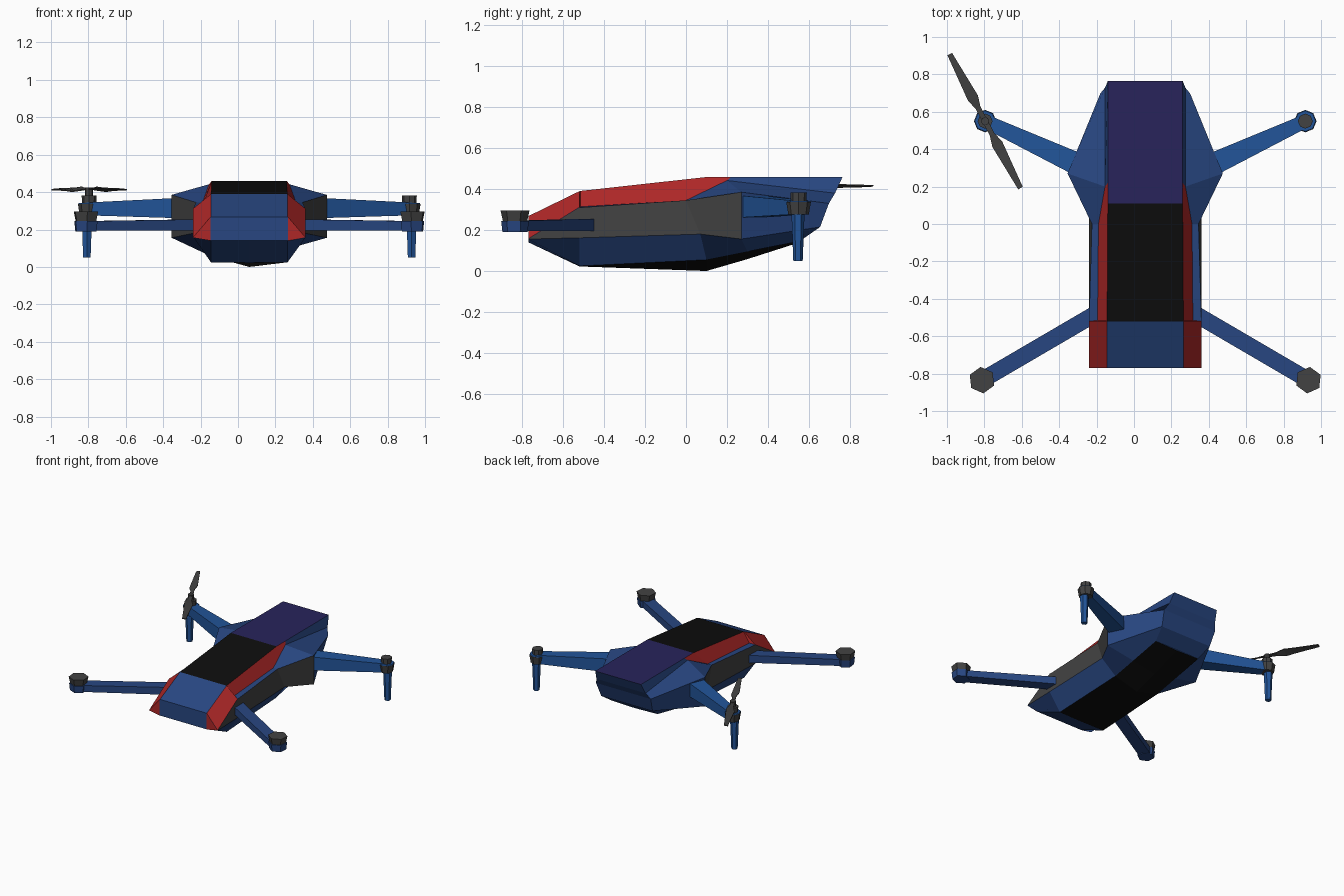
import bpy, bmesh, math
from mathutils import Vector, Matrix

if "Cube" in bpy.data.objects:
    bpy.data.objects.remove(bpy.data.objects["Cube"])

CX = 0.06  # symmetry plane of the body

def material(name, rgb):
    m = bpy.data.materials.new(name)
    m.diffuse_color = (*rgb, 1)
    m.use_nodes = True
    m.node_tree.nodes["Principled BSDF"].inputs["Base Color"].default_value = m.diffuse_color
    return m

BLUE = material("navy_blue", (0.021, 0.062, 0.22))
ARM = material("bright_blue", (0.016, 0.09, 0.32))
RED = material("red", (0.42, 0.02, 0.02))
BLACK = material("black", (0.004, 0.004, 0.004))
GRAY = material("dark_gray", (0.055, 0.055, 0.055))
PURPLE = material("dark_purple", (0.021, 0.017, 0.105))

def finish(bm, name, mats):
    bmesh.ops.recalc_face_normals(bm, faces=bm.faces)
    me = bpy.data.meshes.new(name)
    bm.to_mesh(me)
    bm.free()
    ob = bpy.data.objects.new(name, me)
    bpy.context.collection.objects.link(ob)
    for m in mats:
        me.materials.append(m)
    return ob

def cylinder(name, x, y, z0, z1, r0, r1, mat, sides=6, turn=0.0):
    bm = bmesh.new()
    mx = Matrix.Translation((x, y, (z0 + z1) / 2)) @ Matrix.Rotation(turn, 4, 'Z')
    bmesh.ops.create_cone(bm, cap_ends=True, segments=sides, radius1=r0, radius2=r1,
                          depth=z1 - z0, matrix=mx)
    return finish(bm, name, [mat])

def beam(name, p, q, size_p, size_q, mat):
    """Tapered box between two points; size = (half width, half height)."""
    bm = bmesh.new()
    p, q = Vector(p), Vector(q)
    side = (q - p).cross(Vector((0, 0, 1))).normalized()
    up = Vector((0, 0, 1))
    ends = [[bm.verts.new(c + side * w * a + up * h * b)
             for a, b in ((-1, -1), (1, -1), (1, 1), (-1, 1))]
            for c, (w, h) in ((p, size_p), (q, size_q))]
    for e in ends:
        bm.faces.new(e)
    for i in range(4):
        j = (i + 1) % 4
        bm.faces.new((ends[0][i], ends[0][j], ends[1][j], ends[1][i]))
    return finish(bm, name, [mat])

# Body: half cross-sections from nose to tail.
# Points: top edge, shoulder, ledge, side bottom, belly edge, keel
SECTIONS = [
    [(.205, -.77, .268), (.3, -.77, .158), (.3, -.77, .157), (.3, -.77, .156), (.205, -.77, .14), (0, -.77, .14)],
    [(.204, -.52, .39), (.3, -.52, .312), (.3, -.52, .31), (.3, -.52, .162), (.205, -.52, .025), (0, -.52, .022)],
    [(.204, -.515, .391), (.255, -.515, .314), (.3, -.515, .31), (.3, -.515, .162), (.205, -.515, .025), (0, -.515, .022)],
    [(.2, .11, .46), (.25, 0, .345), (.285, 0, .345), (.3, .07, .18), (.2, .1, .055), (0, .1, 0)],
    [(.2, .22, .46), (.215, .2, .442), (.415, .27, .385), (.415, .27, .156), (.2, .3, .095), (0, .3, .058)],
    [(.2, .765, .46), (.215, .728, .38), (.24, .698, .33), (.225, .655, .215), (.2, .556, .146), (0, .556, .14)],
]
MATS = [BLUE, RED, BLACK, GRAY, PURPLE]
B, R, K, G, P = range(5)

def body_colour(i, j):
    """Colour by section gap i and strip j (strip -1 is the top panel)."""
    if j == -1:
        return (B, K, K, P, P)[i]
    if j == 0:
        return R if i < 4 else B
    if j == 2:
        return G if i < 4 else B
    if j == 4:
        return K if i > 0 else B
    return B
    
bm = bmesh.new()
rings = []
for s in SECTIONS:
    pts = s + [(-x, y, z) for x, y, z in reversed(s[:-1])]
    rings.append([bm.verts.new((x + CX, y, z)) for x, y, z in pts])
n = len(rings[0])
for i in range(len(rings) - 1):
    for j in range(n):
        k = (j + 1) % n
        f = bm.faces.new((rings[i][j], rings[i][k], rings[i + 1][k], rings[i + 1][j]))
        f.material_index = body_colour(i, -1 if j == n - 1 else min(j, n - 2 - j))
for ring in (rings[0], rings[-1]):  # nose and tail caps, built as cross strips
    for j in range(4):
        bm.faces.new((ring[j], ring[j + 1], ring[n - 2 - j], ring[n - 1 - j]))
    bm.faces.new((ring[4], ring[5], ring[6]))
finish(bm, "body", MATS)

# Red corner on each side of the nose
for s, side in ((-1, "left"), (1, "right")):
    bm = bmesh.new()
    pts = [(.206, .268), (.3, .158), (.206, .14)]
    bm.faces.new([bm.verts.new((CX + s * x, -.772, z)) for x, z in pts])
    finish(bm, side + "_nose_corner", [RED])

    # Front arm with hexagonal motor
    mx, my = CX + s * .873, -.835
    turn = s * math.radians(-6)
    beam(side + "_front_arm", (CX + s * .24, -.465, .225), (mx, my, .22),
         (.044, .03), (.044, .025), BLUE)
    cylinder(side + "_front_motor_base", mx, my, .19, .245, .062, .068, BLUE, 6, turn)
    cylinder(side + "_front_motor", mx, my, .245, .295, .06, .071, GRAY, 6, turn)

    # Rear arm with motor and landing leg
    rx, ry = CX + s * .856, .55
    beam(side + "_rear_arm", (CX + s * .33, .305, .315), (rx, ry, .31),
         (.062, .055), (.036, .034), ARM)
    cylinder(side + "_rear_motor_base", rx, ry, .275, .336, .05, .06, GRAY, 8)
    cylinder(side + "_rear_motor_rim", rx, ry, .336, .342, .058, .055, ARM, 8)
    cylinder(side + "_rear_motor", rx, ry, .342, .383, .038, .04, GRAY, 8)
    cylinder(side + "_rear_leg", rx + s * .012, ry - .003, .05, .28, .023, .032, ARM, 6)

# Propeller on the left rear motor: thin twisted blades
hub = Vector((CX - .856, .55, .415))
cylinder("propeller_hub", hub.x, hub.y, .38, .425, .022, .022, GRAY, 8)
along = Vector((-.19, .36, 0)).normalized()
across = Vector((along.y, -along.x, 0))
OUTLINE = [(0, .014, 0), (.08, .014, .006), (.14, .03, .012), (.19, .027, .008),
           (.27, .022, .005), (.405, .014, .002)]  # distance, half width, twist
for sgn, label in ((1, "rear"), (-1, "front")):
    bm = bmesh.new()
    rows = []
    for d, w, t in OUTLINE:
        c = hub + along * d * sgn
        rows.append([bm.verts.new(c + across * w * a * sgn + Vector((0, 0, t * a + h)))
                     for a, h in ((-1, -.003), (1, -.003), (1, .003), (-1, .003))])
    for a, b in zip(rows, rows[1:]):
        for i in range(4):
            j = (i + 1) % 4
            bm.faces.new((a[i], a[j], b[j], b[i]))
    bm.faces.new(rows[0])
    bm.faces.new(rows[-1])
    finish(bm, label + "_propeller_blade", [GRAY])
